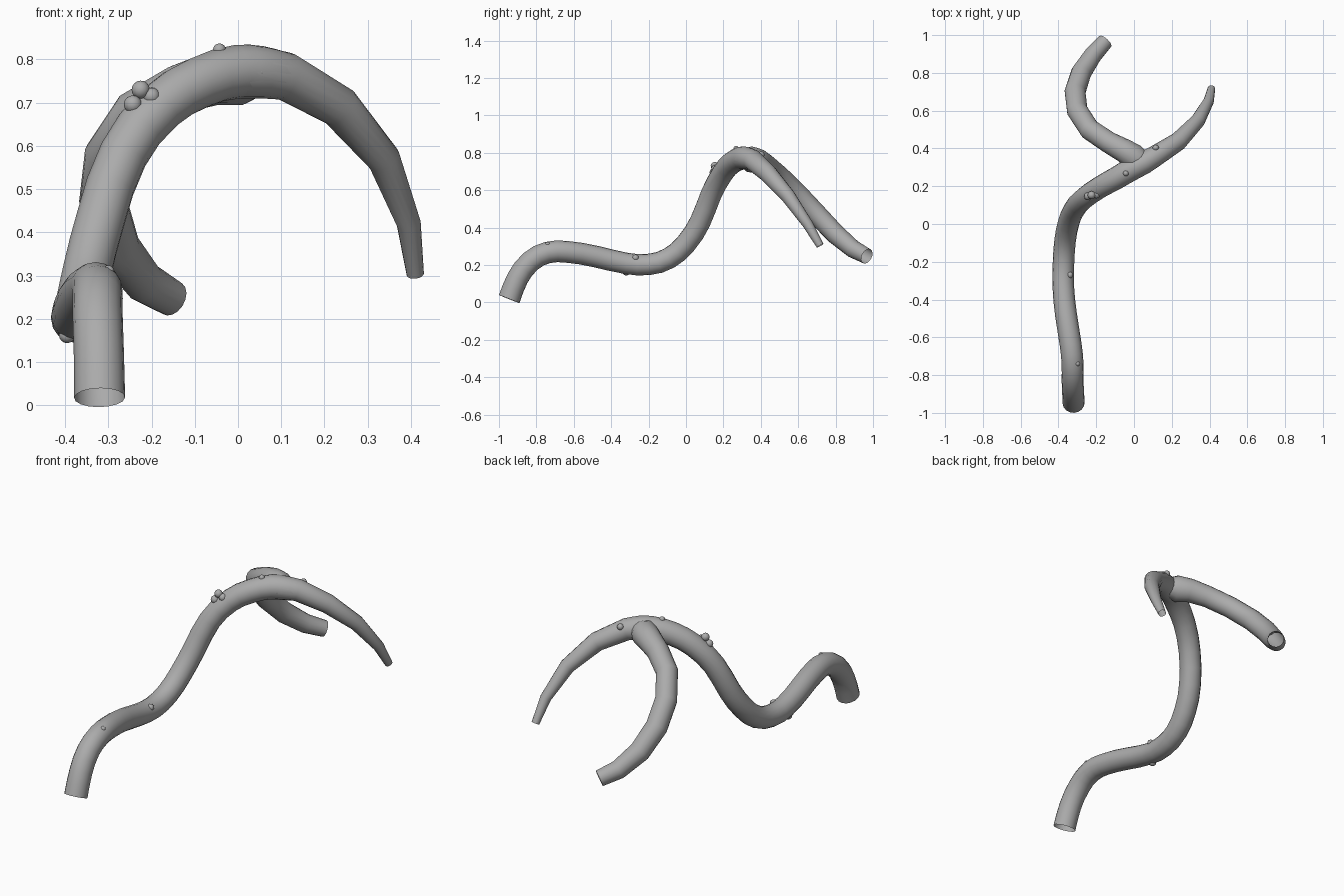
import bpy

bark = bpy.data.materials.new("bark_grey")
bark.diffuse_color = (0.41, 0.41, 0.41, 1)


def finish(ob, name):
    ob.name = name
    ob.data.materials.clear()
    ob.data.materials.append(bark)
    bpy.ops.object.shade_smooth()


def tube(name, points, resolution):
    """Open-ended round tube through (x, y, z, radius) points."""
    cu = bpy.data.curves.new(name + "_path", 'CURVE')
    cu.dimensions = '3D'
    cu.bevel_depth = 1.0
    cu.bevel_resolution = 6
    cu.resolution_u = resolution
    cu.use_fill_caps = False
    sp = cu.splines.new('BEZIER')
    sp.bezier_points.add(len(points) - 1)
    for bp, (x, y, z, r) in zip(sp.bezier_points, points):
        bp.co = (x, y, z)
        bp.radius = r
        bp.handle_left_type = bp.handle_right_type = 'AUTO'
    ob = bpy.data.objects.new(name, cu)
    bpy.context.collection.objects.link(ob)
    bpy.ops.object.select_all(action='DESELECT')
    ob.select_set(True)
    bpy.context.view_layer.objects.active = ob
    bpy.ops.object.convert(target='MESH')
    finish(bpy.context.object, name)


# Main stem, rising from the base to the fork
tube("main_stem", [
    (-0.32, -0.945, 0.018, 0.059), (-0.322, -0.90, 0.13, 0.058),
    (-0.325, -0.83, 0.22, 0.058), (-0.325, -0.74, 0.267, 0.058),
    (-0.335, -0.64, 0.271, 0.058), (-0.36, -0.48, 0.245, 0.058),
    (-0.375, -0.32, 0.209, 0.057), (-0.373, -0.20, 0.203, 0.057),
    (-0.365, -0.09, 0.237, 0.057), (-0.348, 0.0, 0.315, 0.057),
    (-0.318, 0.075, 0.43, 0.057), (-0.265, 0.135, 0.58, 0.057),
    (-0.18, 0.195, 0.69, 0.058), (-0.09, 0.245, 0.746, 0.06),
    (0.0, 0.298, 0.772, 0.062), (0.055, 0.325, 0.771, 0.06),
    (0.11, 0.358, 0.761, 0.055)], 2)

# Tapering right-hand branch with coarser segments
tube("right_branch", [
    (0.0, 0.298, 0.771, 0.061), (0.055, 0.325, 0.770, 0.06),
    (0.11, 0.358, 0.761, 0.056), (0.235, 0.438, 0.69, 0.049),
    (0.337, 0.545, 0.57, 0.039), (0.395, 0.65, 0.42, 0.028),
    (0.41, 0.717, 0.303, 0.02)], 1)

# Rear branch, flared at the fork and curling down behind it
tube("rear_branch", [
    (0.06, 0.325, 0.766, 0.045), (0.005, 0.35, 0.764, 0.07),
    (-0.055, 0.39, 0.757, 0.063), (-0.135, 0.433, 0.732, 0.057),
    (-0.235, 0.50, 0.675, 0.056), (-0.30, 0.60, 0.577, 0.056),
    (-0.312, 0.70, 0.47, 0.056), (-0.28, 0.80, 0.365, 0.054),
    (-0.217, 0.895, 0.285, 0.048), (-0.152, 0.967, 0.247, 0.042)], 1)

# Small bark knots, mostly sunk into the surface
knots = [
    (-0.225, 0.153, 0.730, 0.021), (-0.243, 0.147, 0.696, 0.021),
    (-0.20, 0.155, 0.715, 0.02), (-0.043, 0.268, 0.822, 0.015),
    (-0.055, 0.217, 0.753, 0.018), (0.05, 0.268, 0.771, 0.012),
    (0.115, 0.403, 0.79, 0.017), (-0.395, -0.32, 0.163, 0.019),
    (-0.34, -0.27, 0.238, 0.018), (-0.30, -0.74, 0.31, 0.014),
    (-0.27, 0.487, 0.645, 0.018), (-0.257, 0.80, 0.40, 0.014)]
for i, (x, y, z, r) in enumerate(knots):
    bpy.ops.mesh.primitive_uv_sphere_add(segments=12, ring_count=8, radius=r,
                                         location=(x, y, z))
    finish(bpy.context.object, f"bark_knot_{i + 1}")
